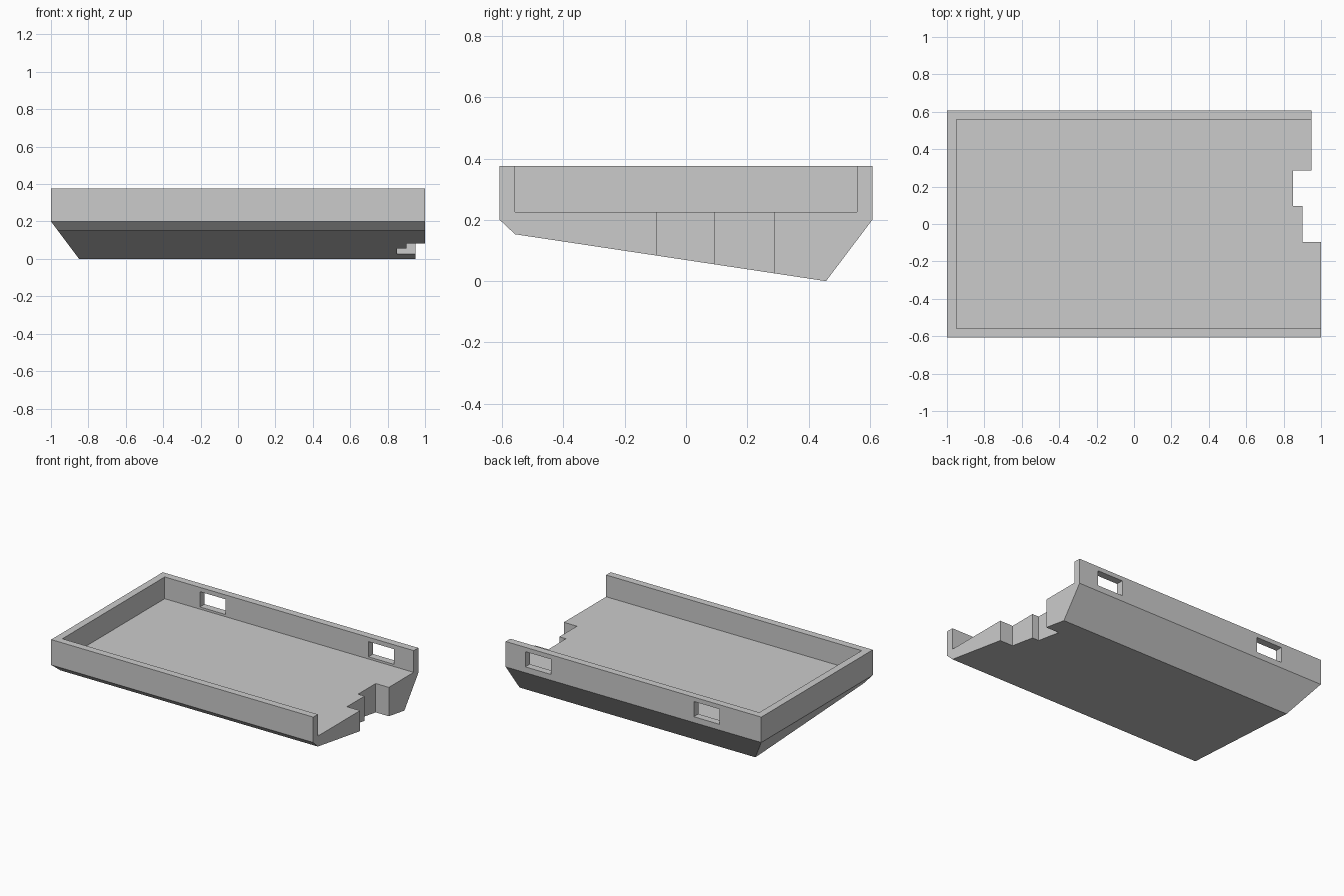
import bpy
import bmesh
from mathutils import Vector

default = bpy.data.objects.get("Cube")
if default:
    bpy.data.objects.remove(default)

grey = bpy.data.materials.new("light grey")
grey.use_nodes = True
colour = (0.6, 0.6, 0.6, 1)
grey.diffuse_color = colour
grey.node_tree.nodes["Principled BSDF"].inputs["Base Color"].default_value = colour


def finish(name, bm):
    bmesh.ops.recalc_face_normals(bm, faces=bm.faces)
    mesh = bpy.data.meshes.new(name)
    bm.to_mesh(mesh)
    bm.free()
    mesh.materials.append(grey)
    obj = bpy.data.objects.new(name, mesh)
    bpy.context.collection.objects.link(obj)
    return obj


def extrude(name, points, offset):
    bm = bmesh.new()
    face = bm.faces.new([bm.verts.new(p) for p in points])
    moved = bmesh.ops.extrude_face_region(bm, geom=[face])["geom"]
    verts = [v for v in moved if isinstance(v, bmesh.types.BMVert)]
    bmesh.ops.translate(bm, verts=verts, vec=offset)
    return finish(name, bm)


def box(name, x0, x1, y0, y1, z0, z1):
    corners = [(x0, y0, z0), (x1, y0, z0), (x1, y1, z0), (x0, y1, z0)]
    return extrude(name, corners, (0, 0, z1 - z0))


def cut(target, cutter):
    cutter.hide_render = True
    mod = target.modifiers.new(cutter.name, "BOOLEAN")
    mod.operation = "DIFFERENCE"
    mod.solver = "EXACT"
    mod.object = cutter
    bpy.context.view_layer.objects.active = target
    bpy.ops.object.modifier_apply(modifier=mod.name)
    bpy.data.objects.remove(cutter)


HALF_Y, IN_Y, TOP, FLOOR, LIP = 0.608, 0.558, 0.375, 0.225, 0.2

# Wedge-shaped tray body from its side profile
profile = [(-HALF_Y, TOP), (-HALF_Y, LIP), (-IN_Y, 0.153),
           (0.457, 0), (HALF_Y, LIP), (HALF_Y, TOP)]
tray = extrude("tray", [(-1, y, z) for y, z in profile], (2, 0, 0))

# Sloped underside at the closed end
bm = bmesh.new()
bm.from_mesh(tray.data)
cutplane = bmesh.ops.bisect_plane(
    bm, geom=bm.verts[:] + bm.edges[:] + bm.faces[:],
    plane_co=Vector((-1, 0, LIP)), plane_no=Vector((-0.2, 0, -0.15)),
    clear_outer=True)["geom_cut"]
bmesh.ops.holes_fill(bm, edges=[e for e in cutplane if isinstance(e, bmesh.types.BMEdge)])
bmesh.ops.recalc_face_normals(bm, faces=bm.faces)
bm.to_mesh(tray.data)
bm.free()

# Hollow, open at the stepped end
cut(tray, box("hollow", -0.95, 1.2, -IN_Y, IN_Y, FLOOR, 0.6))

# Stepped notches through the open end
steps = [(1.2, -0.097), (0.9, -0.097), (0.9, 0.095), (0.85, 0.095),
         (0.85, 0.287), (0.95, 0.287), (0.95, 0.8), (1.2, 0.8)]
cut(tray, extrude("end_notches", [(x, y, -0.2) for x, y in steps], (0, 0, 1)))

# Two slots in the back wall
for x in (-0.583, 0.703):
    cut(tray, box("wall_slot", x - 0.098, x + 0.098, 0.5, 0.7, 0.24, 0.345))
